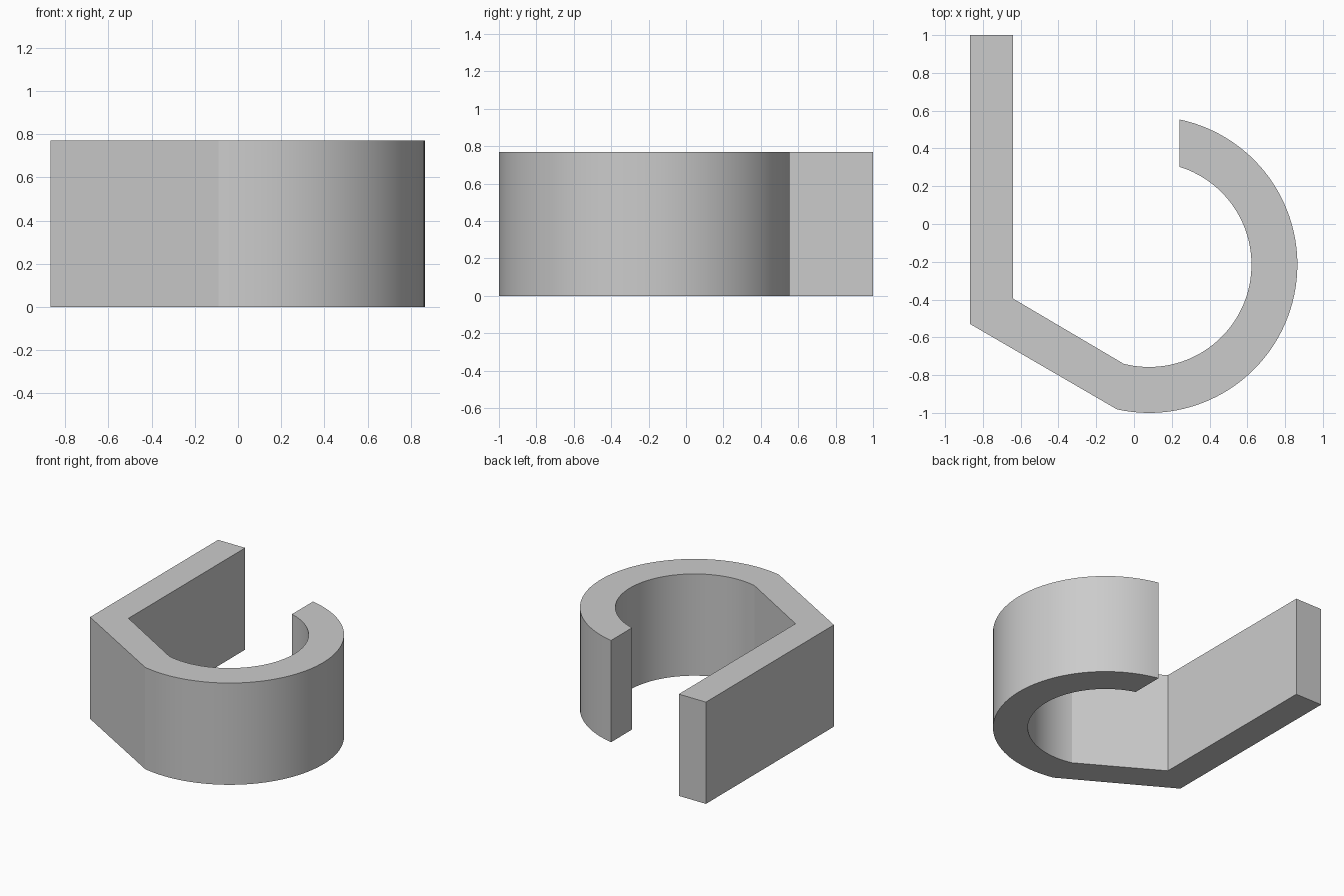
import bpy, bmesh, math

cube = bpy.data.objects.get("Cube")
if cube:
    bpy.data.objects.remove(cube)

HEIGHT = 0.77
CENTRE = (0.08, -0.215)
R_OUT, R_IN = 0.785, 0.542
STEPS = 64


def arc(radius, x_start, x_end):
    """Points counter-clockwise from the lower left x to the upper right x."""
    a = -math.acos((x_start - CENTRE[0]) / radius)
    b = math.acos((x_end - CENTRE[0]) / radius)
    angles = [a + (b - a) * i / STEPS for i in range(STEPS + 1)]
    return [(CENTRE[0] + radius * math.cos(t), CENTRE[1] + radius * math.sin(t))
            for t in angles]


# Closed outline: straight arm, slanted web, open hook
outer = [(-0.867, 1.0), (-0.867, -0.53)] + arc(R_OUT, -0.09, 0.24)
inner = [(-0.64, 1.0), (-0.64, -0.395)] + arc(R_IN, -0.055, 0.24)

# Matching outer and inner points form quads, extruded upward
bm = bmesh.new()
rows = [[bm.verts.new((x, y, 0)) for x, y in side] for side in (outer, inner)]
for i in range(len(outer) - 1):
    bm.faces.new((rows[0][i], rows[0][i + 1], rows[1][i + 1], rows[1][i]))
base = bm.faces[:]
top = bmesh.ops.extrude_face_region(bm, geom=base, use_keep_orig=True)["geom"]
bmesh.ops.translate(bm, vec=(0, 0, HEIGHT),
                    verts=[v for v in top if isinstance(v, bmesh.types.BMVert)])
bmesh.ops.recalc_face_normals(bm, faces=bm.faces)
mesh = bpy.data.meshes.new("hook_bracket")
bm.to_mesh(mesh)
bm.free()

# Plain grey finish
grey = bpy.data.materials.new("grey")
grey.use_nodes = True
colour = (0.6, 0.6, 0.6, 1)
grey.diffuse_color = colour
grey.node_tree.nodes["Principled BSDF"].inputs["Base Color"].default_value = colour
mesh.materials.append(grey)

# Smooth curved walls with sharp rims and corners
bracket = bpy.data.objects.new("hook_bracket", mesh)
bpy.context.collection.objects.link(bracket)
bpy.ops.object.select_all(action="DESELECT")
bracket.select_set(True)
bpy.context.view_layer.objects.active = bracket
bpy.ops.object.shade_smooth_by_angle(angle=math.radians(12))
